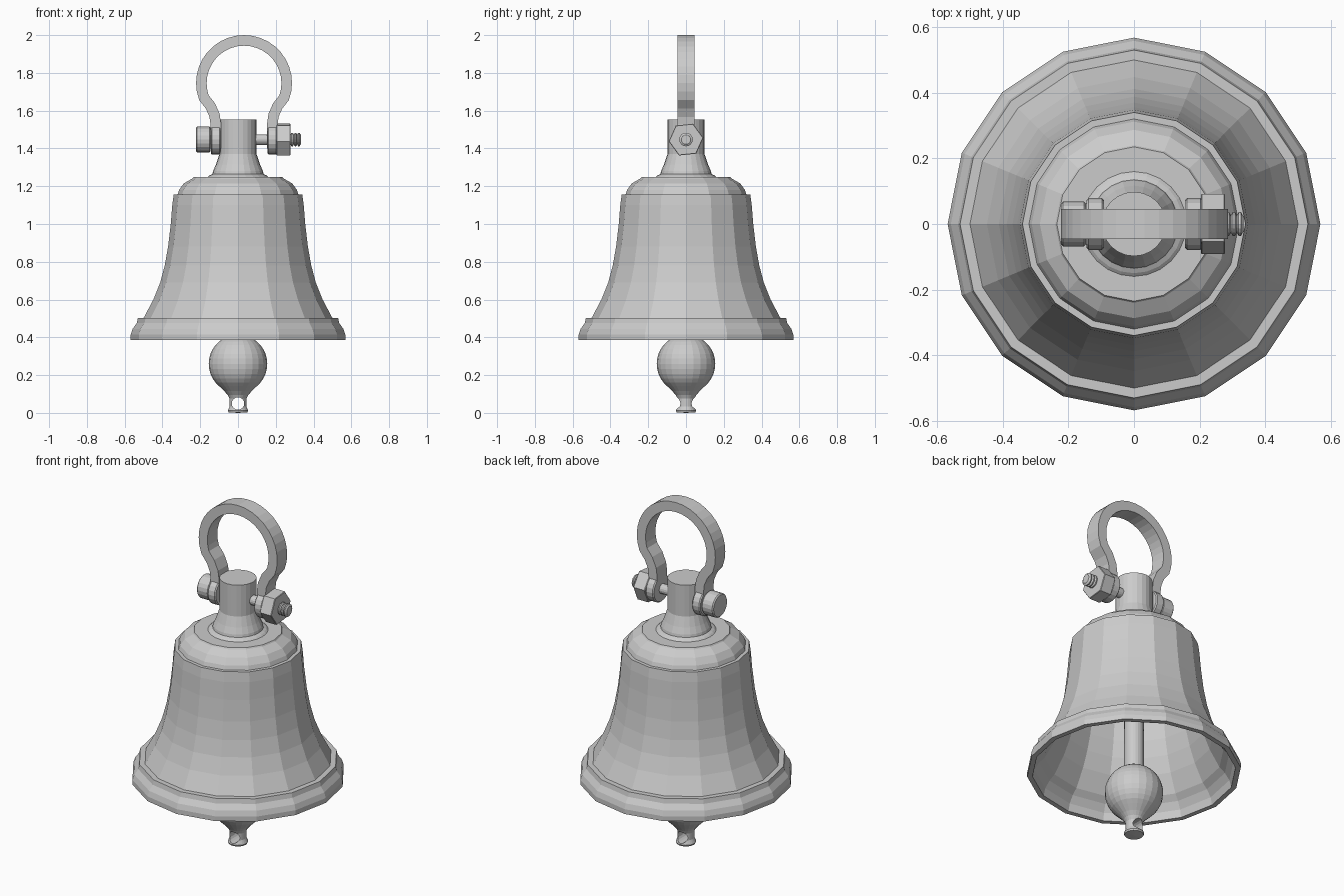
import bpy, bmesh
from math import sin, cos, pi, radians
from mathutils import Matrix

if "Cube" in bpy.data.objects:
    bpy.data.objects.remove(bpy.data.objects["Cube"])


def finish(name, bm):
    bmesh.ops.recalc_face_normals(bm, faces=bm.faces)
    me = bpy.data.meshes.new(name)
    bm.to_mesh(me)
    bm.free()
    ob = bpy.data.objects.new(name, me)
    bpy.context.collection.objects.link(ob)
    return ob


def lathe(name, profile, n=16, start=0.0, along_x_at=None):
    """Revolve (radius, height) points; radius 0 makes a pole."""
    bm = bmesh.new()
    rings = []
    for r, h in profile:
        if r == 0:
            rings.append([bm.verts.new((0, 0, h))] * n)
        else:
            rings.append([bm.verts.new((r * cos(start + 2 * pi * i / n),
                                        r * sin(start + 2 * pi * i / n), h))
                          for i in range(n)])
    for a, b in zip(rings, rings[1:]):
        for i in range(n):
            j = (i + 1) % n
            quad = list(dict.fromkeys((a[i], a[j], b[j], b[i])))
            bm.faces.new(quad)
    if along_x_at is not None:
        # turn the axis from z to x and lift to the bolt height
        m = Matrix.Translation((0, 0, along_x_at)) @ Matrix.Rotation(pi / 2, 4, 'Y')
        bmesh.ops.transform(bm, matrix=m, verts=bm.verts)
    return finish(name, bm)


# Bell shell: outer skin from crown to lip, then back up inside
outer = [(0, 1.25), (0.235, 1.25), (0.24, 1.242), (0.287, 1.215), (0.312, 1.18),
         (0.32, 1.157), (0.34, 1.157), (0.348, 1.10), (0.356, 1.0), (0.37, 0.88),
         (0.388, 0.78), (0.412, 0.69), (0.448, 0.60), (0.50, 0.502), (0.53, 0.502),
         (0.536, 0.475), (0.558, 0.445), (0.568, 0.415), (0.568, 0.387)]
inner = [(0.54, 0.387), (0.53, 0.43), (0.505, 0.47), (0.475, 0.50), (0.42, 0.60),
         (0.385, 0.69), (0.36, 0.78), (0.343, 0.88), (0.328, 1.0), (0.31, 1.15),
         (0.22, 1.22), (0, 1.22)]
lathe("bell_shell", outer + inner, 16)

# Neck on the crown
lathe("bell_neck", [(0, 1.24), (0.172, 1.24), (0.15, 1.258), (0.135, 1.265),
                    (0.132, 1.28), (0.117, 1.315), (0.105, 1.35), (0.098, 1.37),
                    (0.098, 1.553), (0, 1.553)], 24)

# Clapper: rod, ball and drilled tail
ball = [(0.155 * sin(radians(a)), 0.26 + 0.155 * cos(radians(a)))
        for a in range(20, 141, 10)]
clapper = lathe("clapper", [(0, 1.23), (0.05, 1.23)] + ball +
                [(0.072, 0.115), (0.055, 0.095), (0.045, 0.075), (0.044, 0.035),
                 (0.054, 0.012), (0.05, 0.003), (0, 0)], 24)
cutter = lathe("tail_hole_cutter", [(0, -0.2), (0.033, -0.2), (0.033, 0.2), (0, 0.2)], 16)
cutter.rotation_euler = (pi / 2, 0, 0)
cutter.location = (0, 0, 0.05)
cutter.hide_render = True
mod = clapper.modifiers.new("tail_hole", 'BOOLEAN')
mod.object = cutter
mod.operation = 'DIFFERENCE'
mod.solver = 'EXACT'
bpy.context.view_layer.objects.active = clapper
bpy.ops.object.modifier_apply(modifier=mod.name)
bpy.data.objects.remove(cutter)

# Shackle: flat strap swept along a horseshoe path
CX, AXIS = 0.032, 1.447
leg = [(0.15, 1.40), (0.15, 1.53), (0.156, 1.575), (0.178, 1.625)]
arc = [(0.226 * cos(radians(a)), 1.746 + 0.226 * sin(radians(a)))
       for a in range(-20, 201, 10)]
path = leg + arc + [(-x, z) for x, z in reversed(leg)]
bm = bmesh.new()
sections = []
for i, (x, z) in enumerate(path):
    x0, z0 = path[max(i - 1, 0)]
    x1, z1 = path[min(i + 1, len(path) - 1)]
    d = ((x1 - x0) ** 2 + (z1 - z0) ** 2) ** 0.5
    nx, nz = (z1 - z0) / d * 0.028, -(x1 - x0) / d * 0.028
    sections.append([bm.verts.new((CX + x + s * nx, y, z + s * nz))
                     for s, y in ((1, -0.046), (1, 0.046), (-1, 0.046), (-1, -0.046))])
for a, b in zip(sections, sections[1:]):
    for i in range(4):
        j = (i + 1) % 4
        bm.faces.new((a[i], a[j], b[j], b[i]))
bm.faces.new(sections[0])
bm.faces.new(sections[-1])
finish("shackle_strap", bm)


def disc(name, x0, x1, r, n, start=0.0, c=0.006):
    lathe(name, [(0, x0), (r - c, x0), (r, x0 + c), (r, x1 - c), (r - c, x1), (0, x1)],
          n, start, AXIS)


# Round eyes at the ends of the strap
for side, sx in (("left", -1), ("right", 1)):
    disc("shackle_eye_" + side, CX + sx * 0.15 - 0.026, CX + sx * 0.15 + 0.026, 0.079, 20)

# Bolt: round head, shank with threaded end, hex nut
disc("bolt_head", -0.222, -0.146, 0.068, 20)
disc("bolt_nut", 0.204, 0.278, 0.092, 6, radians(96), 0.003)
shank = [(0, -0.2), (0.028, -0.2), (0.028, 0.275)]
for k in range(3):
    x = 0.278 + 0.018 * k
    shank += [(0.027, x), (0.036, x + 0.005), (0.036, x + 0.012), (0.027, x + 0.017)]
shank += [(0.025, 0.333), (0, 0.333)]
lathe("bolt_shank", shank, 16, 0, AXIS)
